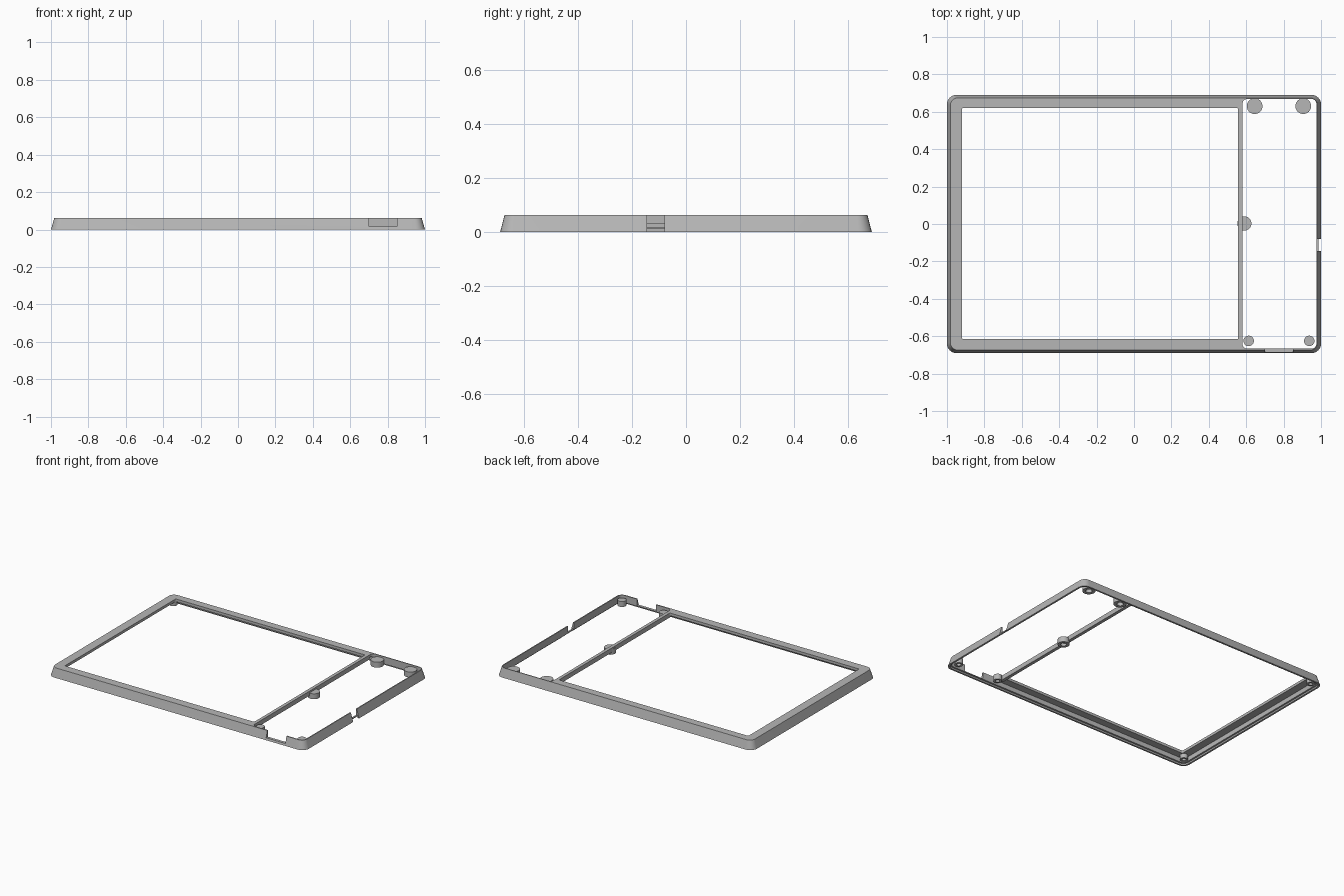
import bpy, bmesh
from math import sin, cos, pi

cube = bpy.data.objects.get("Cube")
if cube:
    bpy.data.objects.remove(cube, do_unlink=True)

grey = bpy.data.materials.new("light grey plastic")
grey.use_nodes = True
colour = (0.47, 0.47, 0.47, 1)
grey.diffuse_color = colour
grey.node_tree.nodes["Principled BSDF"].inputs["Base Color"].default_value = colour


def make_object(name, bm):
    bmesh.ops.recalc_face_normals(bm, faces=bm.faces)
    mesh = bpy.data.meshes.new(name)
    bm.to_mesh(mesh)
    bm.free()
    mesh.materials.append(grey)
    ob = bpy.data.objects.new(name, mesh)
    bpy.context.collection.objects.link(ob)
    return ob


def rounded_loop(bm, x0, x1, y0, y1, r, z, steps=6):
    """Ring of vertices around a rounded rectangle."""
    corners = [(x1 - r, y1 - r), (x0 + r, y1 - r), (x0 + r, y0 + r), (x1 - r, y0 + r)]
    ring = []
    for q, (cx, cy) in enumerate(corners):
        for i in range(steps + 1):
            a = (q + i / steps) * pi / 2
            ring.append(bm.verts.new((cx + r * cos(a), cy + r * sin(a), z)))
    return ring


def bridge(bm, a, b):
    for i in range(len(a)):
        j = (i + 1) % len(a)
        bm.faces.new((a[i], a[j], b[j], b[i]))


def slab(name, bottom, top, z0, z1):
    """Solid between two rounded rectangles (x0, x1, y0, y1, radius)."""
    bm = bmesh.new()
    a = rounded_loop(bm, *bottom, z0)
    b = rounded_loop(bm, *top, z1)
    bridge(bm, a, b)
    bm.faces.new(a)
    bm.faces.new(b)
    return make_object(name, bm)


def cut(body, rect, z0, z1):
    cutter = slab("cutter", rect, rect, z0, z1)
    cutter.hide_render = True
    mod = body.modifiers.new("cut", "BOOLEAN")
    mod.operation = "DIFFERENCE"
    mod.solver = "EXACT"
    mod.object = cutter
    graph = bpy.context.evaluated_depsgraph_get()
    mesh = bpy.data.meshes.new_from_object(body.evaluated_get(graph))
    body.modifiers.clear()
    body.data = mesh
    bpy.data.objects.remove(cutter, do_unlink=True)


def boss(name, x, y, r, z0, z1):
    """Screw post with a blind hole in its underside."""
    bm = bmesh.new()
    n = 32
    rings = []
    for radius, z in ((r * 0.5, z1 - 0.01), (r * 0.5, z0), (r, z0), (r, z1)):
        rings.append([bm.verts.new((x + radius * cos(2 * pi * i / n),
                                    y + radius * sin(2 * pi * i / n), z)) for i in range(n)])
    for a, b in zip(rings, rings[1:]):
        bridge(bm, a, b)
    bm.faces.new(rings[0])
    bm.faces.new(rings[-1])
    return make_object(name, bm)


# Tapered outer shell
shell = slab("bezel_shell", (-1, 1, -0.69, 0.69, 0.05),
             (-0.982, 0.982, -0.674, 0.674, 0.04), 0, 0.062)
# Stepped hollow underneath
cut(shell, (-0.987, 0.987, -0.678, 0.678, 0.04), -0.02, 0.011)
cut(shell, (-0.975, 0.975, -0.666, 0.666, 0.035), -0.02, 0.043)
# Screen window and open side bay
cut(shell, (-0.92, 0.557, -0.615, 0.62, 0.006), -0.1, 0.1)
cut(shell, (0.58, 0.975, -0.666, 0.668, 0.025), -0.1, 0.1)
# Connector notches in the front and side walls
cut(shell, (0.70, 0.85, -0.75, -0.60, 0.001), 0.015, 0.1)
cut(shell, (0.93, 1.05, -0.145, -0.08, 0.001), 0.018, 0.1)
cut(shell, (0.986, 1.05, -0.145, -0.08, 0.001), -0.05, 0.05)

# Rib under the divider bar
rib = (0.557, 0.58, -0.64, 0.64, 0.002)
parts = [shell, slab("divider_rib", rib, rib, 0.03, 0.05)]

# Screw posts
for side, y in (("front", -0.63), ("back", 0.63)):
    parts.append(boss(side + "_corner_post", -0.945, y, 0.026, 0.012, 0.05))
for name, x, y, r in (("back_inner_post", 0.645, 0.63, 0.042),
                      ("back_outer_post", 0.905, 0.63, 0.042),
                      ("front_inner_post", 0.613, -0.625, 0.028),
                      ("front_outer_post", 0.937, -0.625, 0.028),
                      ("divider_post", 0.59, 0.003, 0.038)):
    parts.append(boss(name, x, y, r, 0.012, 0.05))

# Smooth rounded corners and posts, crisp edges elsewhere
bpy.ops.object.select_all(action="DESELECT")
for ob in parts:
    ob.select_set(True)
bpy.context.view_layer.objects.active = shell
bpy.ops.object.shade_smooth_by_angle(angle=0.6)
